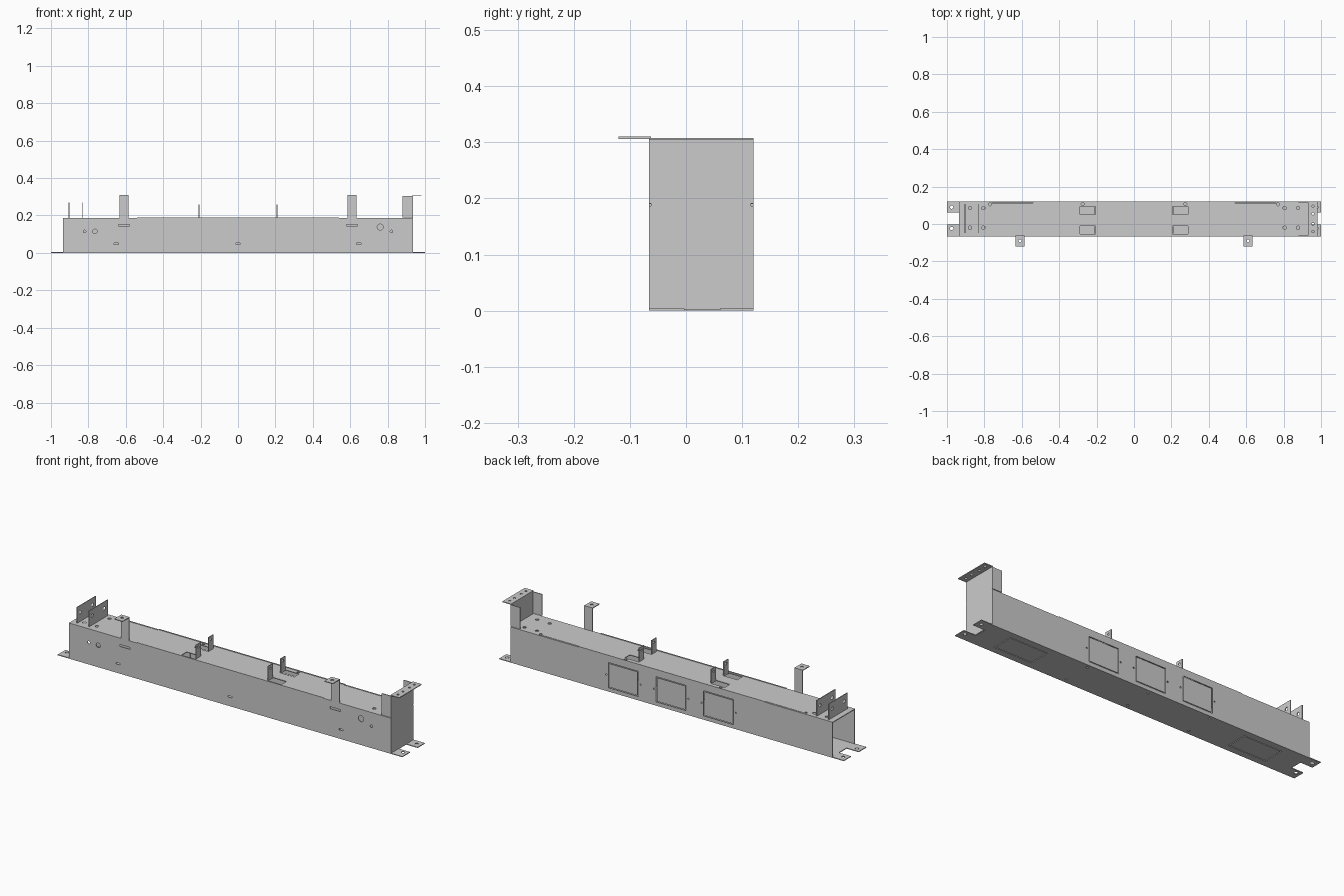
import bpy, bmesh, math
from mathutils import Matrix, Vector

if "Cube" in bpy.data.objects:
    bpy.data.objects.remove(bpy.data.objects["Cube"])

T = 0.004            # sheet thickness
L, Y0, Y1, H = 0.935, -0.066, 0.12, 0.187


def add_box(bm, lo, hi):
    lo, hi = Vector(lo), Vector(hi)
    s = hi - lo
    m = Matrix.Translation((lo + hi) / 2) @ Matrix.Diagonal((s.x, s.y, s.z, 1))
    bmesh.ops.create_cube(bm, size=1, matrix=m)


def add_hole(bm, c, r, axis):
    rot = {'x': Matrix.Rotation(math.pi / 2, 4, 'Y'),
           'y': Matrix.Rotation(math.pi / 2, 4, 'X'), 'z': Matrix()}[axis]
    bmesh.ops.create_cone(bm, cap_ends=True, segments=16, radius1=r, radius2=r,
                          depth=0.03, matrix=Matrix.Translation(c) @ rot)


def make(name, bm):
    me = bpy.data.meshes.new(name)
    bm.to_mesh(me)
    bm.free()
    ob = bpy.data.objects.new(name, me)
    bpy.context.collection.objects.link(ob)
    return ob


def sheet(name, lo, hi, holes=(), slots=()):
    """Thin plate with round holes (centre, radius, axis) and box slots (lo, hi)."""
    bm = bmesh.new()
    add_box(bm, lo, hi)
    ob = make(name, bm)
    if holes or slots:
        cb = bmesh.new()
        for h in holes:
            add_hole(cb, *h)
        for s in slots:
            add_box(cb, *s)
        cut = make(name + "_cutter", cb)
        cut.hide_render = True
        mod = ob.modifiers.new("cut", 'BOOLEAN')
        mod.operation, mod.solver, mod.object = 'DIFFERENCE', 'EXACT', cut
        dg = bpy.context.evaluated_depsgraph_get()
        me = bpy.data.meshes.new_from_object(ob.evaluated_get(dg))
        ob.modifiers.clear()
        ob.data = me
        bpy.data.objects.remove(cut)
    return ob


# front wall with slots and holes
holes, slots = [], []
for s in (-1, 1):
    holes += [((s * 0.82, Y0, 0.115), 0.007, 'y')]
    slots += [((s * 0.61 - 0.03, Y0 - 0.02, 0.143), (s * 0.61 + 0.03, Y0 + 0.02, 0.153))]
holes += [((0.76, Y0, 0.138), 0.016, 'y'), ((-0.765, Y0, 0.115), 0.012, 'y')]
for x in (-0.65, 0, 0.645):
    slots.append(((x - 0.012, Y0 - 0.02, 0.046), (x + 0.012, Y0 + 0.02, 0.053)))
sheet("front_wall", (-L, Y0, 0.001), (L, Y0 + T, H), holes, slots)

# back wall with three access openings and their cover panels
holes, slots = [], []
G = 0.004
for i, x in enumerate((-0.274, 0.002, 0.279)):
    slots.append(((x - 0.087, Y1 - 0.02, 0.02), (x + 0.087, Y1 + 0.02, 0.152)))
    holes += [((x + d, Y1, 0.086), 0.004, 'y') for d in (-0.1, 0.1)]
    sheet(f"access_panel_{i}", (x - 0.087 + G, Y1 - T, 0.02 + G),
          (x + 0.087 - G, Y1, 0.152 - G))
sheet("back_wall", (-L, Y1 - T, 0.001), (L, Y1, H), holes, slots)

# top plate with lanced openings
holes, slots = [], []
for s in (-1, 1):
    for x in (0.805, 0.877):
        holes += [((s * x, y, H), 0.009, 'z') for y in (-0.02, 0.085)]
    holes += [((s * 0.77, 0.105, H), 0.008, 'z'), ((s * 0.275, 0.107, H), 0.008, 'z')]
    for y in (-0.032, 0.072):
        a, b = sorted((s * 0.207, s * 0.29))
        slots.append(((a, y - 0.021, H - 0.02), (b, y + 0.021, H + 0.02)))
    a, b = sorted((s * 0.54, s * 0.76))
    slots.append(((a, Y1 - 0.009, H - 0.02), (b, Y1 - 0.006, H + 0.02)))
sheet("top_plate", (-L, Y0 + T, H - T), (L, Y1 - T, H), holes, slots)

# tabs bent up from the openings
for s in (-1, 1):
    for k, y in enumerate((-0.032, 0.072)):
        a, b = sorted((s * 0.207, s * (0.207 + T)))
        sheet(f"cable_tab_{k}_{'lr'[s > 0]}", (a, y - 0.019, H - T), (b, y + 0.019, H + 0.073),
              [((s * 0.209, y, H + 0.055), 0.006, 'x')])

# bottom plate with mounting ears and two hatch openings
holes, slots = [], []
for s in (-1, 1):
    for y in (-0.024, 0.09):
        holes.append(((s * 0.975, y, 0.002), 0.009, 'z'))
    a, b = sorted((s * 0.93, s * 1.05))
    slots.append(((a, -0.003, -0.02), (b, 0.061, 0.02)))
    x = s * 0.69
    slots.append(((x - 0.11, -0.03, -0.02), (x + 0.11, 0.085, 0.02)))
    sheet(f"bottom_hatch_{'lr'[s > 0]}", (x - 0.106, -0.026, 0), (x + 0.106, 0.081, T))
for x in (-0.36, 0, 0.36):
    holes += [((x, y, 0.002), 0.006, 'z') for y in (-0.045, 0.1)]
sheet("bottom_plate", (-1, Y0, 0), (1, Y1, T), holes, slots)

# tall right end plate with side flanges and top mounting flange
Z = 0.306
sheet("right_end_plate", (L - T, Y0, 0.001), (L, Y1, Z), (),
      [((L - 0.02, y - 0.004, H - 0.003), (L + 0.02, y + 0.004, H + 0.004)) for y in (Y0, Y1)])
for n, y in (("front", Y0), ("back", Y1 - T)):
    sheet(f"end_flange_{n}", (0.88, y, H + 0.003), (L - T, y + T, Z - 0.003))
sheet("end_top_flange", (L - T, Y0, Z - T / 2), (0.982, Y1, Z + T / 2),
      [((0.957, y, Z), 0.006, 'z') for y in (-0.04, 0.0, 0.055, 0.095)])

# front hanger legs with forward feet
for s in (-1, 1):
    x, n = s * 0.61, 'lr'[s > 0]
    sheet(f"hanger_leg_{n}", (x - 0.024, Y0, H - T), (x + 0.024, Y0 + T, 0.31))
    sheet(f"hanger_foot_{n}", (x - 0.024, -0.12, 0.306), (x + 0.024, Y0, 0.31),
          [((x, -0.09, 0.308), 0.008, 'z')])

# two upright bracket plates at the left end
for i, x in enumerate((-0.905, -0.835)):
    sheet(f"upright_bracket_{i}", (x, -0.047, H - T), (x + T, 0.108, 0.27),
          [((x + T / 2, y, 0.235), 0.009, 'x') for y in (-0.02, 0.08)])

# low stiffening lips along the top edges
for n, y in (("front", Y0), ("back", Y1 - T)):
    sheet(f"top_lip_{n}", (-0.54, y, H - T), (0.54, y + T, H + 0.003))
